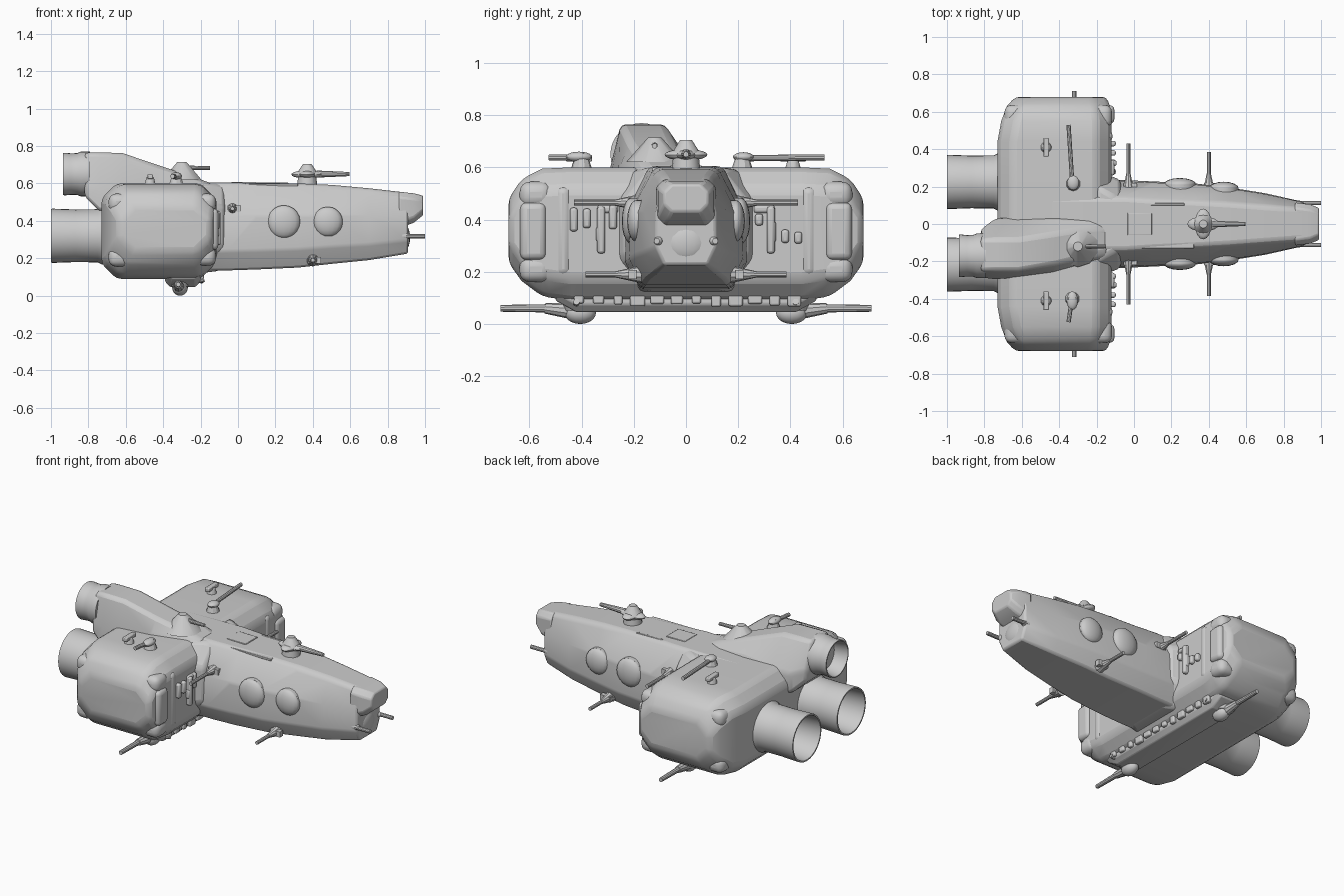
import bpy, bmesh, random
from math import radians, cos, sin, pi
from mathutils import Vector, Matrix

if "Cube" in bpy.data.objects:
    bpy.data.objects.remove(bpy.data.objects["Cube"])

random.seed(4)


def finish(bm, name, bevel=0.0, angle=32, segs=2):
    bmesh.ops.recalc_face_normals(bm, faces=bm.faces)
    me = bpy.data.meshes.new(name)
    bm.to_mesh(me)
    bm.free()
    ob = bpy.data.objects.new(name, me)
    bpy.context.collection.objects.link(ob)
    if bevel:
        m = ob.modifiers.new("bevel", 'BEVEL')
        m.width, m.segments, m.limit_method = bevel, segs, 'ANGLE'
        m.angle_limit = radians(25)
    me.shade_smooth()
    me.set_sharp_from_angle(angle=radians(angle))
    return ob


def loft(name, rings, **kw):
    bm = bmesh.new()
    vs = [[bm.verts.new(p) for p in r] for r in rings]
    n = len(vs[0])
    for a, b in zip(vs, vs[1:]):
        for i in range(n):
            j = (i + 1) % n
            bm.faces.new((a[i], a[j], b[j], b[i]))
    bm.faces.new(vs[0])
    bm.faces.new(vs[-1])
    return finish(bm, name, **kw)


def octagon(a0, a1, b0, b1, ca, cb):
    return [(a0 + ca, b0), (a1 - ca, b0), (a1, b0 + cb), (a1, b1 - cb),
            (a1 - ca, b1), (a0 + ca, b1), (a0, b1 - cb), (a0, b0 + cb)]


def rod(bm, p, q, r1, r2=None, n=10):
    p, q = Vector(p), Vector(q)
    mat = Matrix.Translation((p + q) / 2) @ (q - p).to_track_quat('Z', 'Y').to_matrix().to_4x4()
    bmesh.ops.create_cone(bm, cap_ends=True, segments=n, radius1=r1,
                          radius2=r1 if r2 is None else r2, depth=(q - p).length, matrix=mat)


def ball(bm, c, s):
    bmesh.ops.create_uvsphere(bm, u_segments=16, v_segments=10, radius=1,
                              matrix=Matrix.Translation(c) @ Matrix.Diagonal((*s, 1)))


def box(bm, c, s):
    bmesh.ops.create_cube(bm, size=1, matrix=Matrix.Translation(c) @ Matrix.Diagonal((*s, 1)))


# Forward hull: x, top half width, shoulder half width, bottom half width, z bottom, z top
hull = [(-0.45, .13, .23, .17, .13, .60), (-0.05, .13, .235, .175, .135, .605), (0.1, .12, .228, .175, .14, .602),
        (0.32, .11, .218, .165, .15, .60), (0.5, .10, .197, .15, .17, .592), (0.7, .085, .165, .125, .19, .574),
        (0.91, .07, .118, .085, .225, .55)]
rings = []
for x, wt, ws, wb, z0, z1 in hull:
    h = z1 - z0
    half = [(wb, z0), (ws, z0 + .22 * h), (ws * .97, z0 + .62 * h), (wt + .02, z0 + .96 * h), (wt, z1)]
    rings.append([(x, y, z) for y, z in half] + [(x, -y, z) for y, z in reversed(half)])
loft("forward_hull", rings, bevel=.015)

# Nose: overhanging brow with rounded lip, lower chin
loft("nose_brow", [[(x, y, z) for y, z in octagon(-w, w, z0, z1, .03, .03)]
     for x, w, z0, z1 in ((.86, .115, .36, .555), (.94, .105, .39, .547), (.99, .085, .43, .534))], bevel=.008)
bm = bmesh.new()
ball(bm, (.885, 0, .31), (.035, .085, .075))
finish(bm, "nose_chin")

# Broad cross body lofted across y
ends = [(.2, -.73, -.12, .09, .60), (.44, -.73, -.12, .09, .60), (.55, -.71, -.12, .105, .595),
        (.63, -.68, -.13, .165, .555), (.68, -.635, -.145, .235, .48)]
secs = [(-y, *r) for y, *r in reversed(ends)] + ends
loft("cross_body", [[(u, y, v) for u, v in octagon(x0, x1, z0, z1, .08, .08)]
     for y, x0, x1, z0, z1 in secs], bevel=.025)

# Neck blending hull into cross body
loft("hull_collar", [[(x, y, z) for y, z in octagon(-w, w, z0, z1, .1, .12)]
     for x, w, z0, z1 in ((-.2, .30, .12, .595), (-.12, .255, .13, .60), (-.07, .235, .145, .59))], bevel=.02)

# Underside cross ridge with uneven fittings along its front edge
loft("belly_ridge", [[(u, y, v) for u, v in octagon(x0, x1, z0, .16, .03, .03)]
     for y, x0, x1, z0 in ((-.5, -.38, -.2, .09), (-.42, -.39, -.2, .045), (.42, -.39, -.2, .045), (.5, -.38, -.2, .09))],
     bevel=.01)
bm = bmesh.new()
for i in range(12):
    box(bm, (-.195, -.41 + i * .075, .095), (.025, random.uniform(.03, .06), random.uniform(.03, .06)))
finish(bm, "belly_ridge_fittings", bevel=.007)

# Upper nacelle, sloping down to the hull: x, outer y, top y pair, inner y, z bottom, z shoulder, z top
nac = [(-.82, -.285, -.25, -.08, -.03, .53, .60, .765), (-.74, -.295, -.25, -.08, .03, .45, .58, .765),
       (-.62, -.285, -.25, -.08, .035, .45, .58, .763), (-.42, -.255, -.215, -.05, .035, .45, .60, .695),
       (-.24, -.215, -.17, -.02, .03, .45, .59, .635), (-.14, -.19, -.15, -.03, .02, .45, .57, .60)]
loft("upper_nacelle", [[(x, a, zb), (x, a, zs), (x, b, zt), (x, c, zt), (x, d, zs), (x, d, zb)]
                       for x, a, b, c, d, zb, zs, zt in nac], bevel=.02)


# Open engine bells, revolved about x
def engine(name, y, z, k, x0, x1):
    prof = [(x1, k * .9), (x1, k * 1.05), (x1 - .05, k * 1.05), (x1 - .07, k * .98), ((x0 + x1) / 2 - .03, k * .97),
            (x0 + .01, k), (x0, k * .99), (x0, k * .93), (x1 - .06, k * .8), (x1 - .06, .001)]
    loft(name, [[(x, y + r * cos(i * pi / 16), z + r * sin(i * pi / 16)) for i in range(32)]
         for x, r in prof])


engine("engine_left", .225, .32, .145, -1, -.68)
engine("engine_right", -.217, .32, .145, -1, -.68)
engine("engine_upper", -.17, .65, .114, -.935, -.79)

for s, side in ((1, "left"), (-1, "right")):
    # Armour pads at the corners of the cross body
    bm = bmesh.new()
    for x, z in ((-.175, .495), (-.175, .21), (-.635, .495), (-.635, .205)):
        box(bm, (x, s * .575, z), (.115, .125, .10))
    finish(bm, "corner_pads_" + side, bevel=.04, segs=4, angle=50)
    bm = bmesh.new()
    box(bm, (-.15, s * .585, .355), (.09, .10, .22))
    box(bm, (-.15, s * .47, .355), (.07, .06, .34))
    finish(bm, "front_cowl_" + side, bevel=.025, segs=3, angle=50)
    # Front face ribs and machinery
    bm = bmesh.new()
    box(bm, (-.12, s * .325, .36), (.055, .03, .18))
    box(bm, (-.125, s * .30, .44), (.04, .08, .03))
    for i in range(4):
        z = random.uniform(.25, .42)
        box(bm, (-.12, s * (.28 + i * .05), z), (.045, .03, random.uniform(.04, .10)))
    finish(bm, "front_machinery_" + side, bevel=.01)
    # Round domed blisters
    bm = bmesh.new()
    for x, y, r in ((.245, .21, .088), (.48, .19, .08)):
        ball(bm, (x, s * y, .395), (r, .036, r))
        rod(bm, (x, s * (y - .06), .395), (x, s * y, .395), r, r, 28)
    finish(bm, "side_blisters_" + side, angle=60)
    # Side guns on the hull
    for x, z, tip, tag in ((-.03, .465, .43, "rear"), (.40, .19, .385, "fore")):
        bm = bmesh.new()
        rod(bm, (x, s * .17, z), (x, s * .27, z), .034, .012)
        rod(bm, (x, s * .22, z), (x, s * tip, z), .011)
        box(bm, (x + .01, s * .205, z), (.07, .03, .035))
        finish(bm, f"hull_gun_{tag}_{side}")
    # Nose guns
    bm = bmesh.new()
    rod(bm, (.82, s * .112, .318), (1, s * .112, .318), .012)
    ball(bm, (.88, s * .105, .318), (.045, .02, .022))
    finish(bm, "nose_gun_" + side)
    # Belly turrets firing outward
    bm = bmesh.new()
    rod(bm, (-.31, s * .42, .12), (-.31, s * .42, .05), .07, .045, 12)
    ball(bm, (-.31, s * .405, .042), (.042, .06, .042))
    rod(bm, (-.315, s * .40, .045), (-.32, s * .54, .06), .035, .02)
    rod(bm, (-.32, s * .45, .06), (-.32, s * .71, .06), .017, .013)
    rod(bm, (-.25, s * .42, .07), (-.18, s * .42, .085), .012)
    finish(bm, "belly_turret_" + side)
    # Small roof sensor pods
    bm = bmesh.new()
    rod(bm, (-.47, s * .41, .58), (-.47, s * .41, .635), .035, .02)
    box(bm, (-.47, s * .41, .635), (.03, .10, .025))
    finish(bm, "roof_pod_" + side, bevel=.005)

# Roof guns: the left one swings outward from the centre, the right one is shorter
bm = bmesh.new()
rod(bm, (-.325, .215, .58), (-.325, .215, .65), .045, .022)
ball(bm, (-.325, .22, .64), (.032, .04, .018))
rod(bm, (-.33, .22, .635), (-.35, .53, .638), .012)
finish(bm, "roof_gun_left")
bm = bmesh.new()
rod(bm, (-.33, -.40, .58), (-.33, -.40, .655), .045, .02)
ball(bm, (-.33, -.41, .64), (.03, .05, .02))
rod(bm, (-.335, -.42, .638), (-.35, -.525, .638), .012)
finish(bm, "roof_gun_right")

# Gun on the nacelle slope
bm = bmesh.new()
rod(bm, (-.30, -.12, .62), (-.30, -.12, .715), .11, .025)
rod(bm, (-.32, -.12, .684), (-.15, -.12, .682), .013, .010)
finish(bm, "nacelle_gun")

# Dorsal turret
bm = bmesh.new()
rod(bm, (.37, 0, .59), (.37, 0, .635), .055, .05, 14)
ball(bm, (.37, 0, .648), (.085, .04, .022))
ball(bm, (.37, 0, .648), (.045, .082, .022))
rod(bm, (.37, 0, .655), (.37, 0, .705), .055, .022, 12)
rod(bm, (.42, 0, .65), (.595, 0, .65), .019, .011)
finish(bm, "dorsal_turret")

# Deck plates on the hull roof
bm = bmesh.new()
box(bm, (.03, .0, .602), (.13, .12, .012))
box(bm, (.18, .105, .597), (.18, .012, .014))
box(bm, (.18, -.115, .592), (.28, .03, .014))
finish(bm, "deck_plates", bevel=.003)
